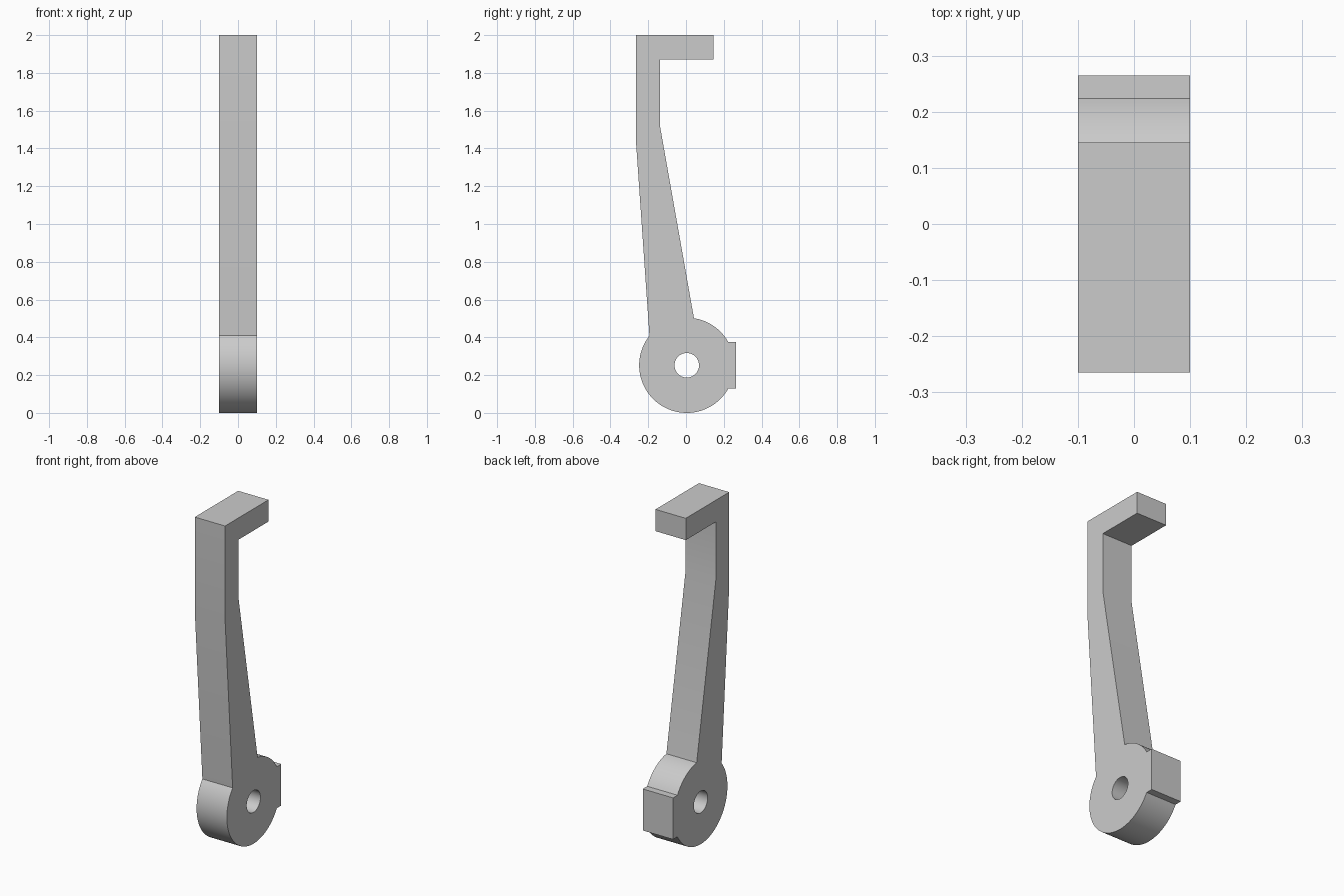
import bpy
import bmesh
from math import cos, sin, radians

cube = bpy.data.objects.get("Cube")
if cube:
    bpy.data.objects.remove(cube, do_unlink=True)

HALF_WIDTH = 0.1
HUB_Y, HUB_Z, HUB_R, HOLE_R = 0.004, 0.252, 0.252, 0.065


def arc(radius, start, end, steps):
    """Points around the hub centre, in the side plane."""
    angles = [radians(start + (end - start) * i / steps) for i in range(steps + 1)]
    return [(HUB_Y + radius * cos(a), HUB_Z + radius * sin(a)) for a in angles]


# Side outline: hooked arm, round hub and rear stop block
arm = [(-0.265, 1.44), (-0.265, 2), (0.145, 2), (0.145, 1.87),
       (-0.138, 1.87), (-0.138, 1.52)]
block = [(0.265, 0.376), (0.265, 0.128)]
outline = arm + arc(HUB_R, 81.3, 29.5, 14) + block + arc(HUB_R, -29.5, -218.4, 50)
hole = arc(HOLE_R, 0, 360, 40)[:-1]

# Fill the outline around the pivot hole, then extrude across the width
bm = bmesh.new()
edges = []
for loop in (outline, hole):
    verts = [bm.verts.new((-HALF_WIDTH, y, z)) for y, z in loop]
    edges += [bm.edges.new((v, verts[i - 1])) for i, v in enumerate(verts)]
bmesh.ops.triangle_fill(bm, edges=edges, use_beauty=True, normal=(1, 0, 0))
result = bmesh.ops.extrude_face_region(bm, geom=bm.faces[:])
moved = [g for g in result["geom"] if isinstance(g, bmesh.types.BMVert)]
bmesh.ops.translate(bm, verts=moved, vec=(2 * HALF_WIDTH, 0, 0))
bmesh.ops.recalc_face_normals(bm, faces=bm.faces[:])

mesh = bpy.data.meshes.new("lever_arm")
bm.to_mesh(mesh)
bm.free()
lever = bpy.data.objects.new("lever_arm", mesh)
bpy.context.collection.objects.link(lever)

# Plain grey finish
grey = bpy.data.materials.new("grey")
grey.use_nodes = True
color = (0.6, 0.6, 0.6, 1)
grey.diffuse_color = color
grey.node_tree.nodes["Principled BSDF"].inputs["Base Color"].default_value = color
mesh.materials.append(grey)

# Smooth the round surfaces, keep the corners crisp
bpy.ops.object.select_all(action="DESELECT")
lever.select_set(True)
bpy.context.view_layer.objects.active = lever
bpy.ops.object.shade_smooth_by_angle(angle=radians(20))
